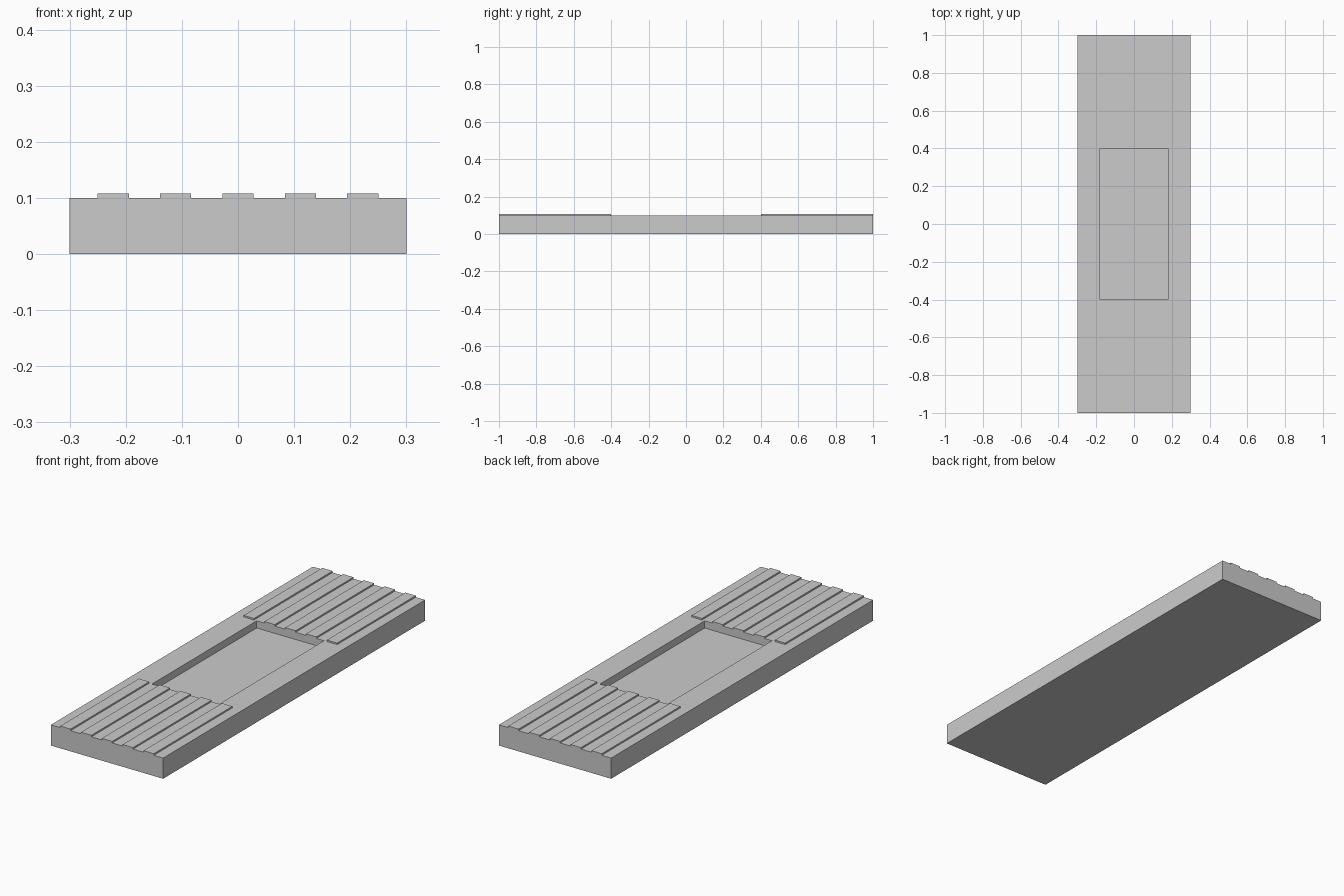
import bpy, bmesh

if "Cube" in bpy.data.objects:
    bpy.data.objects.remove(bpy.data.objects["Cube"])

W, L, H = 0.6, 2.0, 0.1            # slab size
PX, PY, DEPTH = 0.18, 0.4, 0.035   # pocket half sizes and depth
RIB_W, RIB_TOP = 0.5 / 9, 0.1075   # five ribs and four gaps share 0.5


def add_object(name, bm):
    bmesh.ops.recalc_face_normals(bm, faces=bm.faces)
    mesh = bpy.data.meshes.new(name)
    bm.to_mesh(mesh)
    bm.free()
    obj = bpy.data.objects.new(name, mesh)
    bpy.context.collection.objects.link(obj)
    return obj


def box(bm, x0, x1, y0, y1, z0, z1):
    verts = bmesh.ops.create_cube(bm, size=1)["verts"]
    for v in verts:
        v.co.x = x1 if v.co.x > 0 else x0
        v.co.y = y1 if v.co.y > 0 else y0
        v.co.z = z1 if v.co.z > 0 else z0


# Slab with a rectangular pocket sunk into its top
bm = bmesh.new()
box(bm, -W / 2, W / 2, -L / 2, L / 2, 0, H)
top = max(bm.faces, key=lambda f: f.calc_center_median().z)
bmesh.ops.inset_region(bm, faces=[top], thickness=0.1)
for v in top.verts:
    v.co.x = PX if v.co.x > 0 else -PX
    v.co.y = PY if v.co.y > 0 else -PY
floor = bmesh.ops.extrude_discrete_faces(bm, faces=[top])["faces"][0]
for v in floor.verts:
    v.co.z = H - DEPTH
add_object("slab", bm)

# Raised ribs on both ends of the slab
for end, (y0, y1) in (("front", (-L / 2, -PY)), ("back", (PY, L / 2))):
    bm = bmesh.new()
    for i in range(5):
        x0 = -0.25 + 2 * i * RIB_W
        box(bm, x0, x0 + RIB_W, y0, y1, H, RIB_TOP)
    add_object(end + "_ribs", bm)
